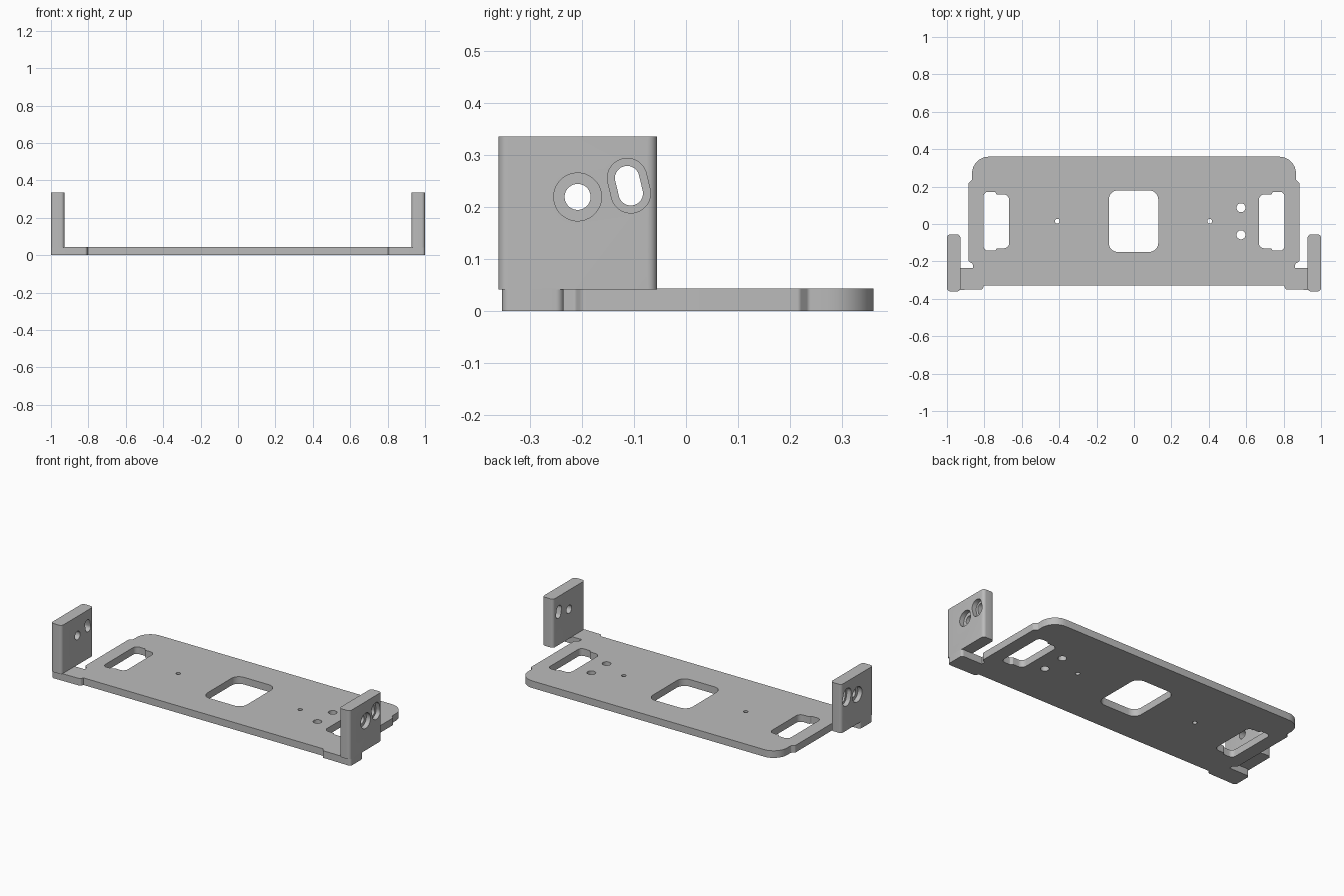
import bpy, bmesh, math
from mathutils import Vector

if "Cube" in bpy.data.objects:
    bpy.data.objects.remove(bpy.data.objects["Cube"])

metal = bpy.data.materials.new("plain_grey_metal")
metal.use_nodes = True
grey = (0.5, 0.5, 0.5, 1)
metal.diffuse_color = grey
metal.node_tree.nodes["Principled BSDF"].inputs["Base Color"].default_value = grey

THICK = 0.043     # plate thickness
TOP = 0.335       # top of the side brackets


def rounded(corners, steps=8):
    """Outline with a fillet of radius r at each (x, y, r) corner."""
    out = []
    n = len(corners)
    for i, (x, y, r) in enumerate(corners):
        p = Vector((x, y))
        if r == 0:
            out.append(p)
            continue
        a = (Vector(corners[i - 1][:2]) - p).normalized()
        b = (Vector(corners[(i + 1) % n][:2]) - p).normalized()
        half = a.angle(b) / 2
        centre = p + (a + b).normalized() * (r / math.sin(half))
        start = p + a * (r / math.tan(half)) - centre
        end = p + b * (r / math.tan(half)) - centre
        a0 = math.atan2(start.y, start.x)
        turn = math.atan2(end.y, end.x) - a0
        turn = (turn + math.pi) % (2 * math.pi) - math.pi
        for k in range(steps + 1):
            t = a0 + turn * k / steps
            out.append(centre + Vector((math.cos(t), math.sin(t))) * r)
    return out


def slot(a, b, r, steps=16):
    """Capsule outline around a segment; a circle when a equals b."""
    a, b = Vector(a), Vector(b)
    d = b - a
    base = math.atan2(d.y, d.x) + math.pi / 2
    out = []
    for k in range(2 * steps):
        t = base + math.pi * (k + 0.5) / steps
        out.append((a if k < steps else b) + Vector((math.cos(t), math.sin(t))) * r)
    return out


def prism(name, outline, low, high, along_x=False):
    """Extrude an outline along z, or along x when it lies in the yz plane."""
    bm = bmesh.new()
    place = (lambda p: (low, p.x, p.y)) if along_x else (lambda p: (p.x, p.y, low))
    face = bm.faces.new([bm.verts.new(place(p)) for p in outline])
    new = bmesh.ops.extrude_face_region(bm, geom=[face])["geom"]
    move = Vector((high - low, 0, 0)) if along_x else Vector((0, 0, high - low))
    bmesh.ops.translate(bm, vec=move, verts=[v for v in new if isinstance(v, bmesh.types.BMVert)])
    bmesh.ops.recalc_face_normals(bm, faces=bm.faces)
    mesh = bpy.data.meshes.new(name)
    bm.to_mesh(mesh)
    bm.free()
    mesh.materials.append(metal)
    ob = bpy.data.objects.new(name, mesh)
    bpy.context.collection.objects.link(ob)
    return ob


def finish(ob, cutters):
    """Cut the holes, drop the cutters and shade the fillets smooth."""
    bpy.ops.object.select_all(action="DESELECT")
    bpy.context.view_layer.objects.active = ob
    ob.select_set(True)
    for c in cutters:
        c.hide_render = True
        mod = ob.modifiers.new("cut", "BOOLEAN")
        mod.operation, mod.solver, mod.object = "DIFFERENCE", "EXACT", c
        bpy.ops.object.modifier_apply(modifier=mod.name)
        bpy.data.objects.remove(c)
    bpy.ops.object.shade_smooth_by_angle(angle=math.radians(30))


def mirrored(corners):
    return [(-x, y, r) for x, y, r in reversed(corners)]


# Base plate with its two front tabs
half = [(0.866, 0.36, 0.09), (0.866, 0.235, 0.01), (0.885, 0.218, 0.01),
        (0.885, -0.2, 0.015), (0.862, -0.212, 0.008), (0.862, -0.235, 0),
        (1, -0.235, 0.015), (1, -0.353, 0.015), (0.81, -0.35, 0.012),
        (0.803, -0.33, 0)]
plate = prism("base_plate", rounded(half + mirrored(half)), 0, THICK)

# Openings in the plate
centre_window = [(-0.135, -0.15, 0.05), (0.13, -0.15, 0.05), (0.13, 0.18, 0.05), (-0.135, 0.18, 0.05)]
side_window = [(0.805, 0.172, 0.025), (0.742, 0.172, 0.006), (0.735, 0.158, 0.006),
               (0.667, 0.158, 0.03), (0.667, -0.13, 0.03), (0.735, -0.13, 0.006),
               (0.742, -0.143, 0.006), (0.805, -0.143, 0.025)]
outlines = [rounded(centre_window), rounded(side_window), rounded(mirrored(side_window))]
for x in (-0.41, 0.405):
    outlines.append(slot((x, 0.015), (x, 0.015), 0.013))
for y in (0.087, -0.058):
    outlines.append(slot((0.572, y), (0.572, y), 0.024))
finish(plate, [prism("plate_cutter", o, -0.1, 0.1) for o in outlines])

# Upright brackets with counterbored hole and slot
hole = ((-0.208, 0.219), (-0.208, 0.219))
oblong = ((-0.113, 0.255), (-0.106, 0.226))
for side, name in ((1, "left_bracket"), (-1, "right_bracket")):
    inner, outer = 0.928 * side, side
    lo, hi = sorted((inner, outer))
    shape = [(lo, -0.36, 0.018), (hi, -0.36, 0.018), (hi, -0.056, 0.018), (lo, -0.056, 0.018)]
    bracket = prism(name, rounded(shape), THICK - 0.002, TOP)
    cutters = []
    for (a, b), small, big in ((hole, 0.025, 0.046), (oblong, 0.0235, 0.038)):
        cutters.append(prism("bolt_cutter", slot(a, b, small), *sorted((0.8 * side, 1.1 * side)), True))
        cutters.append(prism("recess_cutter", slot(a, b, big), *sorted((0.972 * side, 1.1 * side)), True))
    finish(bracket, cutters)
